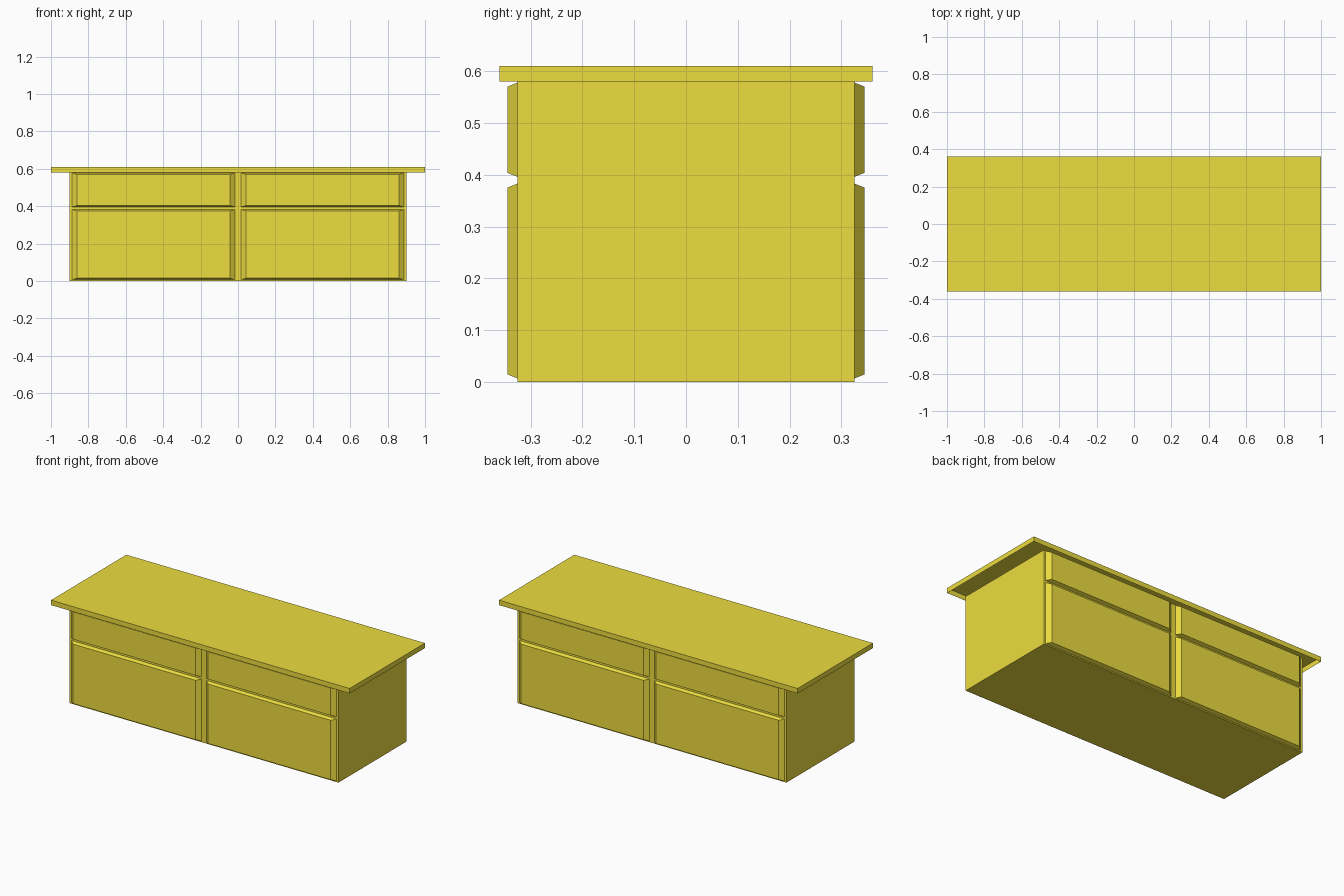
import bpy, bmesh

if "Cube" in bpy.data.objects:
    bpy.data.objects.remove(bpy.data.objects["Cube"])

paint = bpy.data.materials.new("yellow_paint")
paint.diffuse_color = (0.85, 0.72, 0.05, 1)
paint.use_nodes = True
paint.node_tree.nodes["Principled BSDF"].inputs["Base Color"].default_value = paint.diffuse_color


def finish(bm, name):
    mesh = bpy.data.meshes.new(name)
    bm.to_mesh(mesh)
    bm.free()
    mesh.materials.append(paint)
    obj = bpy.data.objects.new(name, mesh)
    bpy.context.collection.objects.link(obj)
    return obj


def box(name, lo, hi, open_face=None):
    """Box between two corners; open_face is a z direction to leave open."""
    bm = bmesh.new()
    bmesh.ops.create_cube(bm, size=1)
    for v in bm.verts:
        v.co = [lo[i] if v.co[i] < 0 else hi[i] for i in range(3)]
    bm.normal_update()
    if open_face:
        gone = [f for f in bm.faces if f.normal.z * open_face > 0.9]
        bmesh.ops.delete(bm, geom=gone, context='FACES')
    return finish(bm, name)


def panel(name, side, x0, x1, z0, z1):
    """Raised panel with sloped edges, standing off the cabinet face."""
    inset_x, inset_z = 0.026, 0.008
    bm = bmesh.new()
    bmesh.ops.create_cube(bm, size=1)
    for v in bm.verts:
        outer = v.co.y > 0
        dx, dz = (inset_x, inset_z) if outer else (0, 0)
        v.co = (x0 + dx if v.co.x < 0 else x1 - dx,
                side * (0.345 if outer else 0.325),
                z0 + dz if v.co.z < 0 else z1 - dz)
    bm.normal_update()
    # the hidden back face sits against the cabinet
    back = [f for f in bm.faces if all(abs(v.co.y) < 0.33 for v in f.verts)]
    bmesh.ops.delete(bm, geom=back, context='FACES')
    if side < 0:
        bmesh.ops.reverse_faces(bm, faces=bm.faces[:])
    return finish(bm, name)


# Cabinet body and overhanging top (hollow underneath)
box("cabinet_body", (-0.9, -0.325, 0), (0.9, 0.325, 0.58), open_face=1)
box("table_top", (-1, -0.36, 0.58), (1, 0.36, 0.61), open_face=-1)

# Drawer fronts above, door fronts below, on both long sides
for side, face in ((-1, "front"), (1, "back")):
    for x0, x1, hand in ((-0.888, -0.016, "left"), (0.016, 0.888, "right")):
        panel(f"{face}_{hand}_door", side, x0, x1, 0.007, 0.383)
        panel(f"{face}_{hand}_drawer", side, x0, x1, 0.396, 0.578)
